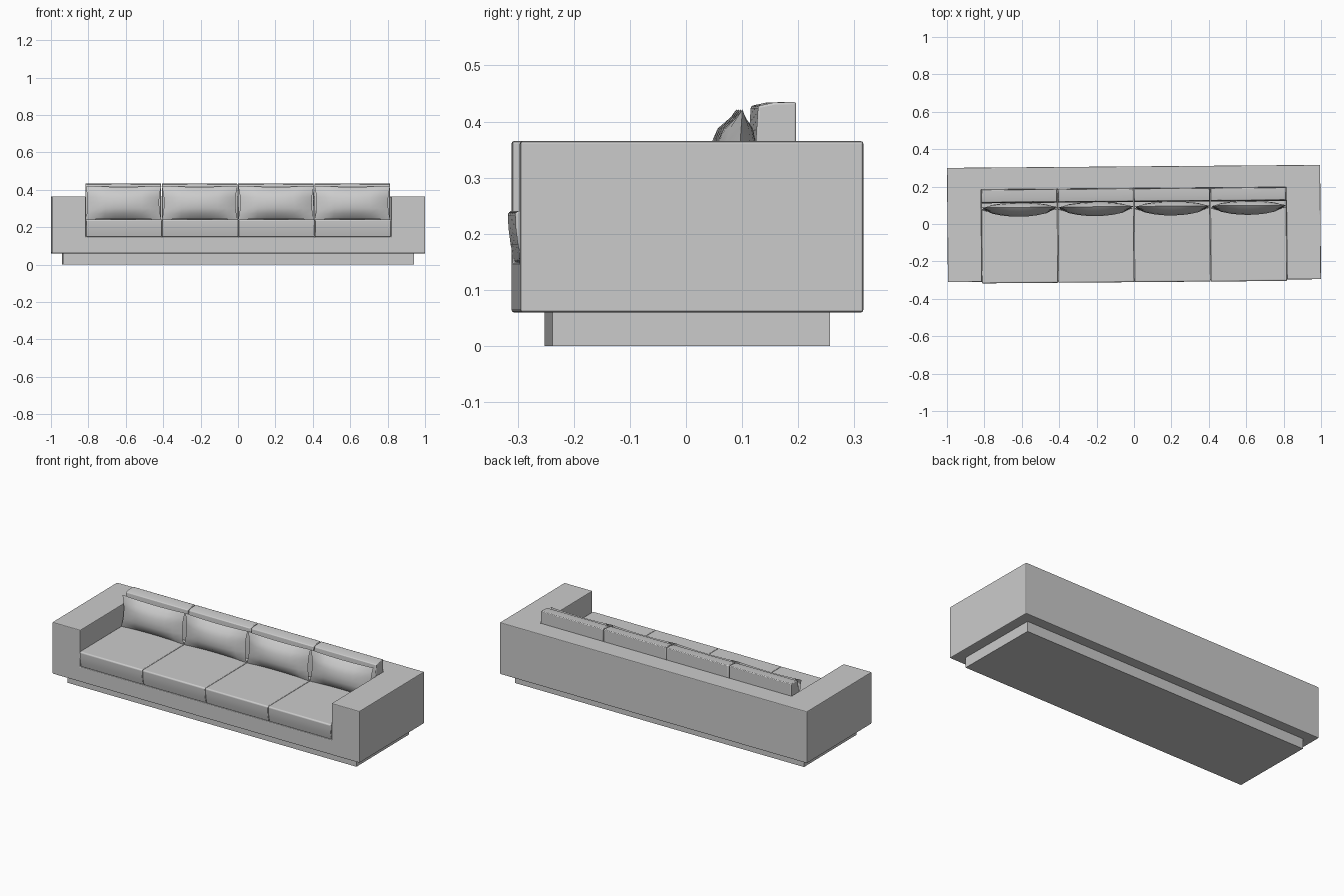
import bpy, bmesh, math

if "Cube" in bpy.data.objects:
    bpy.data.objects.remove(bpy.data.objects["Cube"])

YAW = 0.008          # the whole sofa stands very slightly turned
HALF_SEAT = 0.816    # half width between the arms
UNIT = HALF_SEAT / 2

fabric = bpy.data.materials.new("grey fabric")
fabric.diffuse_color = (0.6, 0.6, 0.6, 1)
fabric.use_nodes = True
fabric.node_tree.nodes["Principled BSDF"].inputs["Base Color"].default_value = fabric.diffuse_color


def finish(name, bm, bevel=0.0, segments=2, smooth=True):
    bmesh.ops.recalc_face_normals(bm, faces=bm.faces)
    mesh = bpy.data.meshes.new(name)
    bm.to_mesh(mesh)
    bm.free()
    mesh.materials.append(fabric)
    ob = bpy.data.objects.new(name, mesh)
    bpy.context.collection.objects.link(ob)
    ob.rotation_euler.z = YAW
    if bevel:
        mod = ob.modifiers.new("soft edges", 'BEVEL')
        mod.width, mod.segments = bevel, segments
        mod.limit_method = 'ANGLE'
    if smooth:
        bpy.ops.object.select_all(action='DESELECT')
        ob.select_set(True)
        bpy.context.view_layer.objects.active = ob
        bpy.ops.object.shade_smooth_by_angle(angle=math.radians(35))
    return ob


def prism(profile, x0, x1):
    """Extrude a (y, z) side profile along x."""
    bm = bmesh.new()
    face = bm.faces.new([bm.verts.new((x0, y, z)) for y, z in profile])
    new = bmesh.ops.extrude_face_region(bm, geom=[face])["geom"]
    verts = [v for v in new if isinstance(v, bmesh.types.BMVert)]
    bmesh.ops.translate(bm, verts=verts, vec=(x1 - x0, 0, 0))
    return bm


def rect(y0, y1, z0, z1):
    return [(y0, z0), (y1, z0), (y1, z1), (y0, z1)]


# recessed plinth
finish("plinth", prism(rect(-0.245, 0.249, 0, 0.06), -0.938, 0.938), smooth=False)

# arms, back and front rail in one block, with the seat well cut out
frame = finish("sofa_frame", prism(rect(-0.303, 0.308, 0.06, 0.365), -0.9975, 0.9975),
               smooth=False)
well = finish("seat_well_cutter", prism(rect(-0.5, 0.19, 0.149, 0.6), -HALF_SEAT, HALF_SEAT),
              smooth=False)
well.hide_render = True
cut = frame.modifiers.new("seat well", 'BOOLEAN')
cut.object, cut.operation, cut.solver = well, 'DIFFERENCE', 'EXACT'
bpy.context.view_layer.objects.active = frame
bpy.ops.object.modifier_apply(modifier="seat well")
bpy.data.objects.remove(well)
soft = frame.modifiers.new("soft edges", 'BEVEL')
soft.width, soft.segments = 0.004, 2

# side profiles of the seat (front leans out) and of the back cushion
SEAT = [(-0.299, 0.149), (0.188, 0.149), (0.188, 0.241), (-0.306, 0.241),
        (-0.311, 0.236), (-0.310, 0.21), (-0.306, 0.18)]
BACK = [(0.124, 0.241), (0.19, 0.241), (0.19, 0.435), (0.150, 0.434),
        (0.122, 0.428), (0.117, 0.35)]


def pillow(cx):
    """Pinched-corner pillow: two bulging sheets joined at the seam."""
    bm = bmesh.new()
    for side in (-1, 1):
        sheet = bmesh.ops.create_grid(bm, x_segments=8, y_segments=6, size=1)["verts"]
        for v in sheet:
            u, w = v.co.x, v.co.y
            puff = max(0, (1 - u * u) * (1 - w * w)) ** 0.6
            depth = 0.044 if side < 0 else 0.032
            v.co = (cx + u * (UNIT / 2 - 0.001) * (1 - 0.06 * (1 - w * w)),
                    0.088 + 0.006 * w + side * depth * puff,
                    0.331 + w * 0.091 * (1 - 0.07 * (1 - u * u)))
    bmesh.ops.remove_doubles(bm, verts=bm.verts, dist=0.0005)
    return bm


# four places, each with seat, back cushion and loose pillow
for i in range(4):
    x0 = -HALF_SEAT + i * UNIT
    finish(f"seat_cushion_{i + 1}", prism(SEAT, x0 + 0.001, x0 + UNIT - 0.001), 0.003)
    finish(f"back_cushion_{i + 1}", prism(BACK, x0 + 0.002, x0 + UNIT - 0.002), 0.004)
    finish(f"pillow_{i + 1}", pillow(x0 + UNIT / 2))
